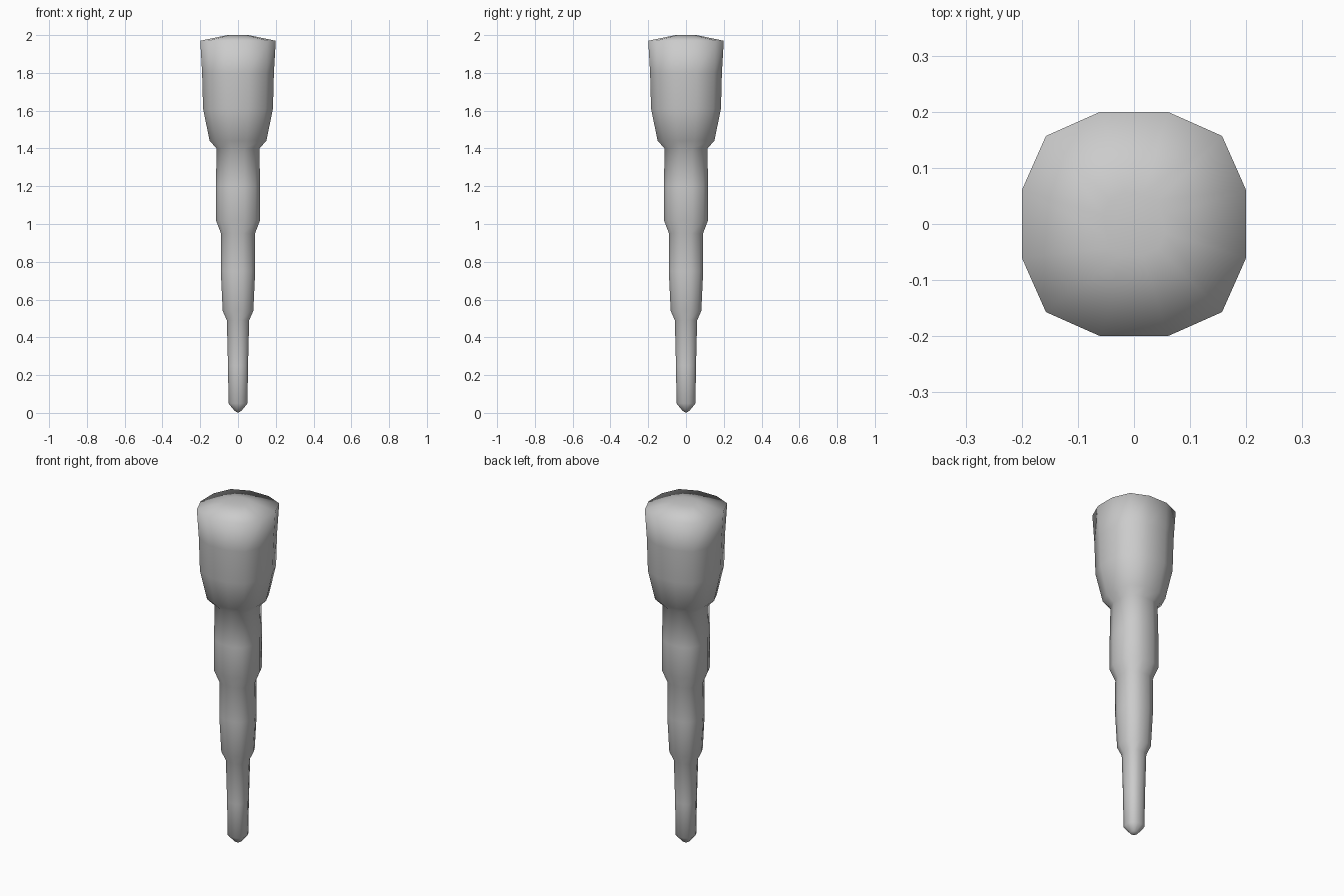
import bpy, bmesh

if "Cube" in bpy.data.objects:
    bpy.data.objects.remove(bpy.data.objects["Cube"])

# Rounded-square twelve-sided cross-section, unit half-width
quarter = [(1.0, 0.3), (0.785, 0.785), (0.3, 1.0)]
section = []
for c, s in ((1, 0), (0, 1), (-1, 0), (0, -1)):
    section += [(c * x - s * y, s * x + c * y) for x, y in quarter]

# Height and half-width of each ring, tip to cap
profile = [(0.013, 0.02), (0.05, 0.05), (0.25, 0.053), (0.49, 0.059),
           (0.54, 0.081), (0.75, 0.091), (0.95, 0.09), (1.02, 0.117),
           (1.20, 0.117), (1.40, 0.113), (1.44, 0.15), (1.61, 0.185),
           (1.80, 0.190), (1.97, 0.20), (2.0, 0.055)]

bm = bmesh.new()
rings = [[bm.verts.new((x * r, y * r, z)) for x, y in section] for z, r in profile]
n = len(section)
for low, high in zip(rings, rings[1:]):
    for i in range(n):
        j = (i + 1) % n
        bm.faces.new((low[i], low[j], high[j], high[i]))

# Pointed tip and closed cap
tip = bm.verts.new((0, 0, 0))
for i in range(n):
    bm.faces.new((tip, rings[0][(i + 1) % n], rings[0][i]))
bm.faces.new(rings[-1])
bmesh.ops.recalc_face_normals(bm, faces=bm.faces[:])
for f in bm.faces:
    f.smooth = True

# Stepped tapering spike
mesh = bpy.data.meshes.new("stepped_spike")
bm.to_mesh(mesh)
bm.free()
bpy.context.collection.objects.link(bpy.data.objects.new("stepped_spike", mesh))
